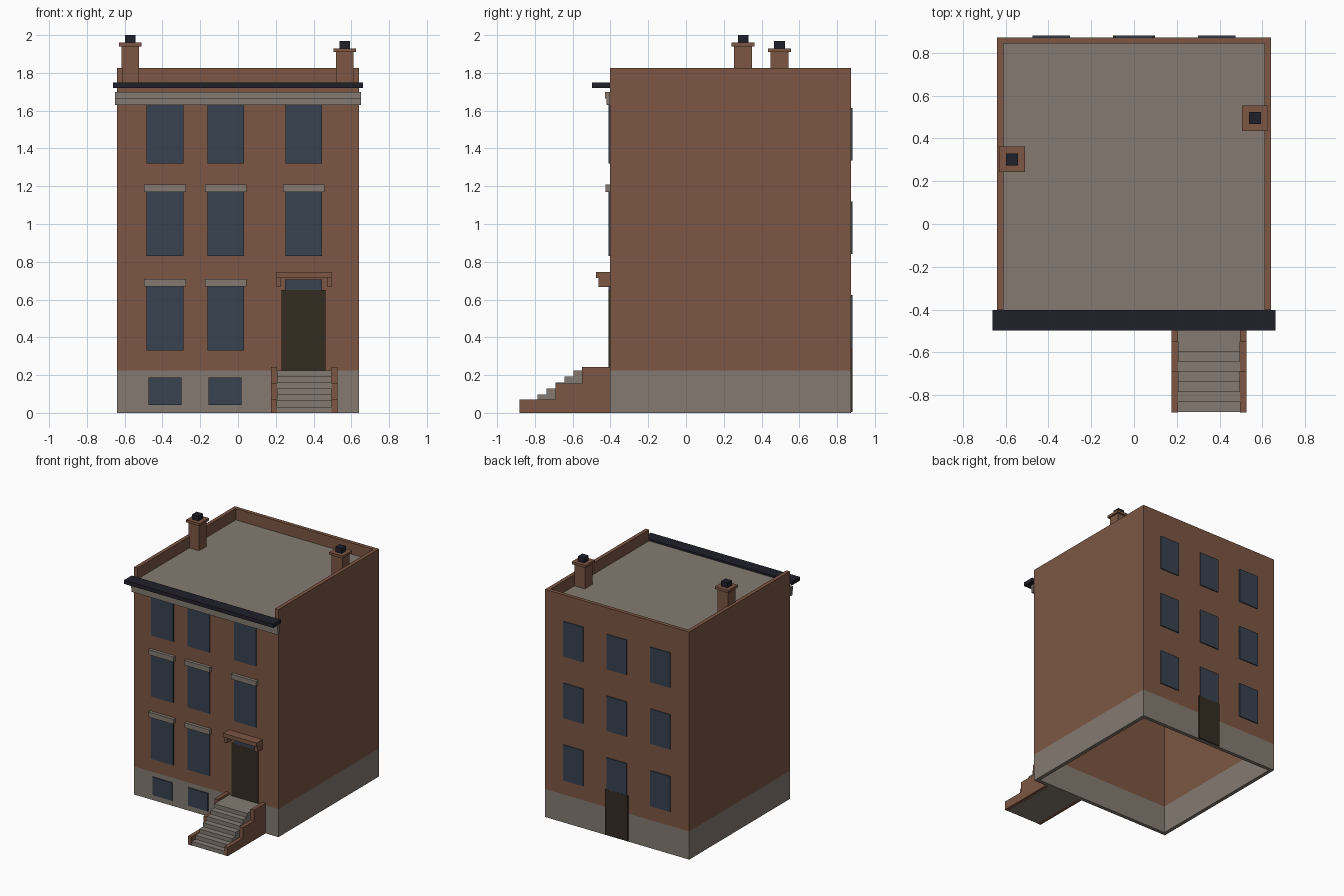
import bpy, bmesh

if "Cube" in bpy.data.objects:
    bpy.data.objects.remove(bpy.data.objects["Cube"])


def material(name, rgb):
    m = bpy.data.materials.new(name)
    m.diffuse_color = (*rgb, 1)
    m.use_nodes = True
    m.node_tree.nodes["Principled BSDF"].inputs["Base Color"].default_value = m.diffuse_color
    return m


BRICK = material("brick", (0.200, 0.094, 0.057))
STONE = material("stone", (0.232, 0.198, 0.165))
GLASS = material("window_blue", (0.040, 0.055, 0.080))
WOOD = material("door_brown", (0.034, 0.025, 0.015))
DARK = material("dark_metal", (0.0145, 0.0145, 0.024))

W, F, B, T = 0.64, -0.402, 0.873, 0.03   # half width, front, back, wall thickness
PLATE = 0.008                            # thickness of window and door plates


def finish(name, bm, *mats):
    bmesh.ops.recalc_face_normals(bm, faces=bm.faces)
    me = bpy.data.meshes.new(name)
    bm.to_mesh(me)
    bm.free()
    for m in mats:
        me.materials.append(m)
    ob = bpy.data.objects.new(name, me)
    bpy.context.collection.objects.link(ob)
    return ob


def prism(name, pts, axis, lo, hi, mat):
    """Extrude an outline along x (points are y,z) or z (points are x,y)."""
    bm = bmesh.new()
    place = (lambda a, b, h: (h, a, b)) if axis == "x" else (lambda a, b, h: (a, b, h))
    rings = [[bm.verts.new(place(a, b, h)) for a, b in pts] for h in (lo, hi)]
    n = len(pts)
    for r in rings:
        bm.faces.new(r)
    for i in range(n):
        j = (i + 1) % n
        bm.faces.new((rings[0][i], rings[0][j], rings[1][j], rings[1][i]))
    return finish(name, bm, mat)


def box(name, x, y, z, mat):
    pts = [(x[0], y[0]), (x[1], y[0]), (x[1], y[1]), (x[0], y[1])]
    return prism(name, pts, "z", z[0], z[1], mat)


def front_plate(name, cx, w, z, mat, depth=PLATE):
    box(name, (cx - w / 2, cx + w / 2), (F - depth, F), z, mat)


def back_plate(name, cx, w, z, mat, depth=PLATE):
    box(name, (cx - w / 2, cx + w / 2), (B, B + depth), z, mat)


# Hollow walls, open underneath: stone base below, brick above
bm = bmesh.new()
BASE, EAVE, TOP = 0.225, 1.72, 1.825
loops = []
for t in (0, T):
    loops.append([[bm.verts.new(p) for p in
                   ((-W + t, F + t, z), (W - t, F + t, z), (W - t, B - t, z), (-W + t, B - t, z))]
                  for z in (0, BASE, EAVE)])
for i in range(4):
    j = (i + 1) % 4
    for side in loops:
        for k in range(2):
            bm.faces.new((side[k][i], side[k][j], side[k + 1][j], side[k + 1][i]))
    for k in (0, 2):
        bm.faces.new((loops[0][k][i], loops[0][k][j], loops[1][k][j], loops[1][k][i]))
for f in bm.faces:
    f.material_index = 1 if f.calc_center_median().z < BASE else 0
finish("walls", bm, BRICK, STONE)

# Parapet on three sides and flat roof
prism("parapet", [(-W, F), (-W, B), (W, B), (W, F), (W - T, F), (W - T, B - T),
                  (-W + T, B - T), (-W + T, F)], "z", EAVE, TOP, BRICK)
box("roof", (-W + T, W - T), (F, B - T), (EAVE - 0.005, 1.735), STONE)

# Front cornice and stepped frieze
box("cornice", (-0.662, 0.662), (-0.498, F), (1.72, 1.75), DARK)
prism("frieze", [(F, 1.63), (-0.42, 1.63), (-0.42, 1.665), (-0.428, 1.665),
                 (-0.428, 1.70), (F, 1.70)], "x", -0.65, 0.65, STONE)

# Front windows with lintels
for c, cx in enumerate((-0.386, -0.065, 0.348)):
    for r, (z0, z1) in enumerate(((0.33, 0.67), (0.83, 1.17), (1.32, 1.63))):
        if c == 2 and r == 0:
            continue  # the door is here
        front_plate(f"front_window_{r}_{c}", cx, 0.195, (z0, z1), GLASS)
        if r < 2:
            front_plate(f"lintel_{r}_{c}", cx, 0.222, (z1, z1 + 0.04), STONE, 0.025)
for c, cx in enumerate((-0.386, -0.069)):
    front_plate(f"basement_window_{c}", cx, 0.175, (0.043, 0.188), GLASS)

# Front door, transom and bracketed hood
front_plate("front_door", 0.347, 0.234, (0.225, 0.65), WOOD)
front_plate("transom", 0.347, 0.195, (0.65, 0.705), GLASS)
box("door_hood", (0.2, 0.498), (-0.476, F), (0.713, 0.745), BRICK)
for s in (-1, 1):
    cx = 0.349 + s * 0.135
    box("hood_bracket", (cx - 0.013, cx + 0.013), (-0.464, F), (0.667, 0.713), BRICK)

# Stoop: stone steps between stepped brick cheeks
y0, run, rise = -0.88, 0.0475, 0.0322
profile = [(F, 0)]
for k in range(7):
    y = y0 + k * run
    profile += [(y, k * rise), (y, (k + 1) * rise)]
profile.append((F, 7 * rise))
prism("steps", profile, "x", 0.206, 0.496, STONE)
cheek = [(F, 0), (-0.882, 0), (-0.882, 0.07), (-0.69, 0.07), (-0.69, 0.155),
         (-0.55, 0.155), (-0.55, 0.242), (F, 0.242)]
for x in (0.176, 0.496):
    prism("step_cheek", cheek, "x", x, x + 0.03, BRICK)

# Back windows and back door
for c, cx in enumerate((-0.386, 0, 0.386)):
    for r, (z0, z1) in enumerate(((0.34, 0.625), (0.84, 1.12), (1.335, 1.615))):
        if c == 1 and r == 0:
            z0 = 0.37  # stops at the door head
        back_plate(f"back_window_{r}_{c}", cx, 0.175, (z0, z1), GLASS)
back_plate("back_door", 0, 0.198, (0.005, 0.37), WOOD, 0.009)

# Chimneys with caps and pots
for cx, cy, top in ((-0.57, 0.302, 1.96), (0.565, 0.495, 1.93)):
    for part, h, z, mat in (("shaft", 0.047, (1.735, top - 0.02), BRICK),
                            ("cap", 0.06, (top - 0.02, top), BRICK),
                            ("pot", 0.028, (top, top + 0.04), DARK)):
        box("chimney_" + part, (cx - h, cx + h), (cy - h, cy + h), z, mat)
